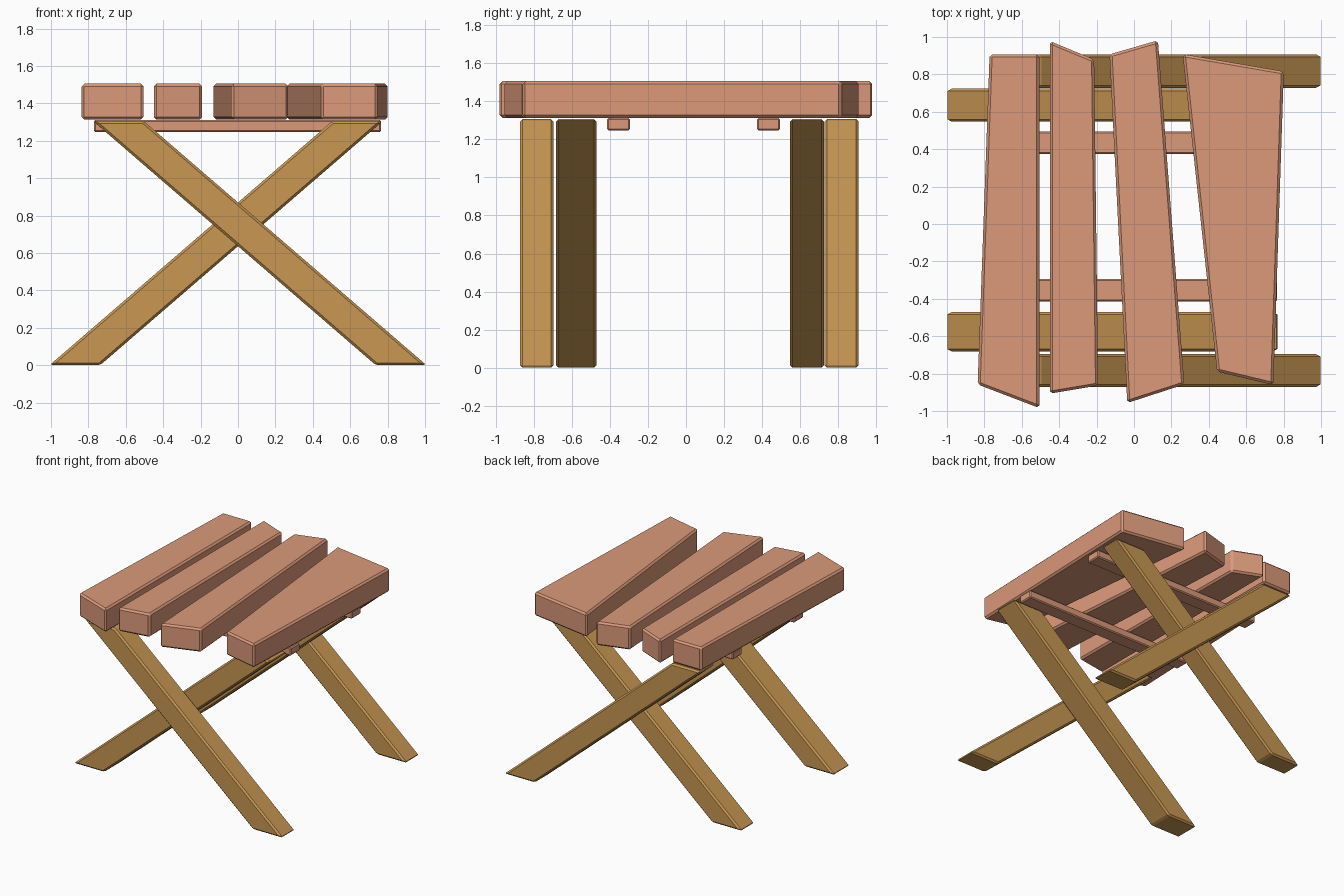
import bpy, bmesh
from mathutils import Vector

if "Cube" in bpy.data.objects:
    bpy.data.objects.remove(bpy.data.objects["Cube"])


def material(name, rgb):
    m = bpy.data.materials.new(name)
    m.diffuse_color = (*rgb, 1)
    m.use_nodes = True
    m.node_tree.nodes["Principled BSDF"].inputs["Base Color"].default_value = m.diffuse_color
    return m


salmon = material("salmon_wood", (0.71, 0.32, 0.195))
ochre = material("ochre_wood", (0.58, 0.31, 0.085))


def prism(name, profile, extrude, mat, bevel):
    """Extrude a flat outline along a vector and chamfer its edges."""
    bm = bmesh.new()
    face = bm.faces.new([bm.verts.new(p) for p in profile])
    ext = bmesh.ops.extrude_face_region(bm, geom=[face])
    verts = [g for g in ext["geom"] if isinstance(g, bmesh.types.BMVert)]
    bmesh.ops.translate(bm, verts=verts, vec=Vector(extrude))
    bmesh.ops.recalc_face_normals(bm, faces=bm.faces)
    mesh = bpy.data.meshes.new(name)
    bm.to_mesh(mesh)
    bm.free()
    mesh.materials.append(mat)
    obj = bpy.data.objects.new(name, mesh)
    bpy.context.collection.objects.link(obj)
    mod = obj.modifiers.new("chamfer", "BEVEL")
    mod.width = bevel
    mod.segments = 1
    mod.limit_method = "ANGLE"
    return obj


# Irregular table top planks (outlines seen from above)
PLANK_Z, PLANK_H = 1.313, 0.192
planks = [
    [(-0.836, -0.858), (-0.506, -0.984), (-0.506, 0.907), (-0.772, 0.907)],
    [(-0.450, -0.907), (-0.192, -0.864), (-0.213, 0.880), (-0.450, 0.978)],
    [(-0.036, -0.957), (0.269, -0.858), (0.128, 0.982), (-0.131, 0.907)],
    [(0.444, -0.789), (0.745, -0.861), (0.801, 0.816), (0.260, 0.909)],
]
for i, outline in enumerate(planks):
    prism(f"top_plank_{i + 1}", [(x, y, PLANK_Z) for x, y in outline],
          (0, 0, PLANK_H), salmon, 0.014)

# Battens under the planks
for name, y0 in (("front_batten", -0.414), ("back_batten", 0.374)):
    prism(name, [(-0.77, y0, 1.247), (0.765, y0, 1.247),
                 (0.765, y0, 1.311), (-0.77, y0, 1.311)],
          (0, 0.12, 0), salmon, 0.008)

# Crossed legs: side = +1 has its foot at +x, side = -1 at -x
leg = [(1.008, 0), (0.737, 0), (-0.776, 1.306), (-0.505, 1.306)]
for name, side, y0, y1 in (("front_outer_leg", 1, -0.871, -0.696),
                           ("front_inner_leg", -1, -0.682, -0.470),
                           ("back_inner_leg", -1, 0.547, 0.724),
                           ("back_outer_leg", 1, 0.728, 0.907)):
    prism(name, [(side * x, y0, z) for x, z in leg],
          (0, y1 - y0, 0), ochre, 0.013)
